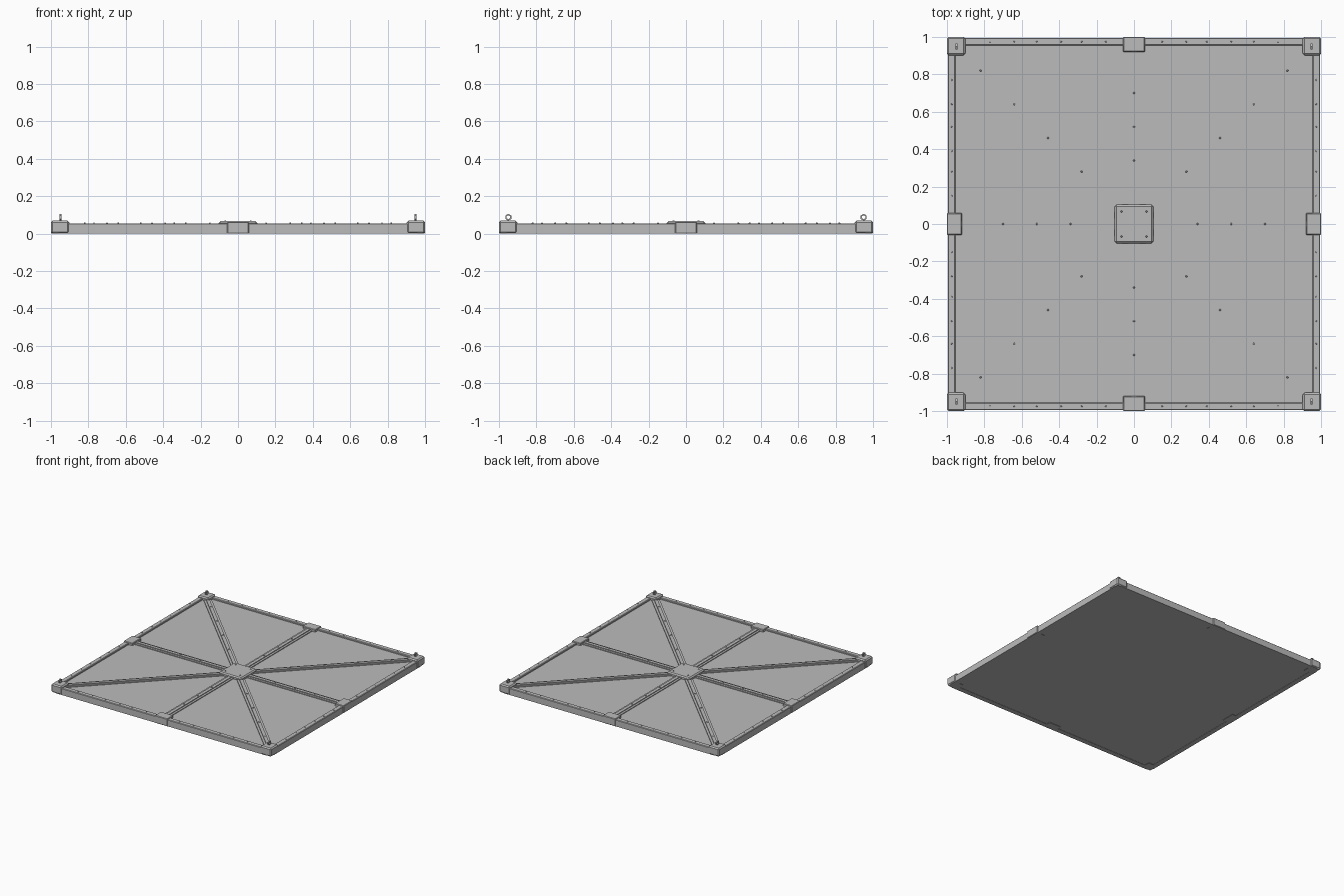
import bpy, bmesh, math
from mathutils import Matrix, Vector

if "Cube" in bpy.data.objects:
    bpy.data.objects.remove(bpy.data.objects["Cube"])

steel = bpy.data.materials.new("grey_steel")
steel.diffuse_color = (0.5, 0.5, 0.5, 1)
steel.use_nodes = True
steel.node_tree.nodes["Principled BSDF"].inputs["Base Color"].default_value = steel.diffuse_color


def finish(name, bm):
    bmesh.ops.recalc_face_normals(bm, faces=bm.faces)
    me = bpy.data.meshes.new(name)
    bm.to_mesh(me)
    bm.free()
    ob = bpy.data.objects.new(name, me)
    me.materials.append(steel)
    bpy.context.collection.objects.link(ob)
    return ob


def box(name, x0, x1, y0, y1, z0, z1, bevel=0.0):
    bm = bmesh.new()
    m = Matrix.Translation(((x0 + x1) / 2, (y0 + y1) / 2, (z0 + z1) / 2)) @ \
        Matrix.Diagonal((x1 - x0, y1 - y0, z1 - z0, 1))
    bmesh.ops.create_cube(bm, size=1, matrix=m)
    ob = finish(name, bm)
    if bevel:
        mod = ob.modifiers.new("bevel", 'BEVEL')
        mod.width = bevel
        mod.segments = 1
    return ob


def prism(name, profile, start, end, angle):
    # sweep a (y, z) profile along x, then turn it about z
    bm = bmesh.new()
    rot = Matrix.Rotation(angle, 4, 'Z')
    a = [bm.verts.new(rot @ Vector((start, y, z))) for y, z in profile]
    b = [bm.verts.new(rot @ Vector((end, y, z))) for y, z in profile]
    n = len(profile)
    for i in range(n):
        j = (i + 1) % n
        bm.faces.new((a[i], a[j], b[j], b[i]))
    bm.faces.new(a)
    bm.faces.new(b)
    return finish(name, bm)


def rivets(name, points, r=0.006, h=0.006):
    bm = bmesh.new()
    for x, y, z in points:
        bmesh.ops.create_cone(bm, cap_ends=True, segments=6, radius1=r, radius2=r * 0.6,
                              depth=h, matrix=Matrix.Translation((x, y, z + h / 2)))
    return finish(name, bm)


# floor panel
PANEL = 0.042
box("floor_panel", -0.97, 0.97, -0.97, 0.97, 0.002, PANEL)

# edge rails with rivets, and mid-edge blocks
rail_profile = [(0.955, 0.0), (0.995, 0.0), (0.995, 0.051), (0.991, 0.055),
                (0.959, 0.055), (0.955, 0.051)]
rail_rivets = []
for k in range(4):
    ang = k * math.pi / 2
    prism(f"edge_rail_{k}", rail_profile, -0.96, 0.96, ang)
    rot = Matrix.Rotation(ang, 3, 'Z')
    for s in (-1, 1):
        for d in (0.15, 0.28, 0.39, 0.52, 0.64, 0.77):
            rail_rivets.append(rot @ Vector((s * d, 0.975, 0.054)))
    block = box(f"mid_block_{k}", -0.058, 0.058, 0.92, 1.0, 0.0, 0.062, 0.004)
    block.rotation_euler.z = ang
rivets("rail_rivets", rail_rivets, 0.005, 0.004)

# radial beams: low flange with a raised web strip, rivets along the middle
beam_profile = [(-0.03, PANEL - 0.01), (0.03, PANEL - 0.01), (0.03, 0.048), (0.013, 0.048),
                (0.013, 0.054), (-0.013, 0.054), (-0.013, 0.048), (-0.03, 0.048)]
beam_rivets = []
for k in range(8):
    ang = k * math.pi / 4
    diagonal = k % 2
    prism(f"beam_{k}", beam_profile, 0.07, 1.3 if diagonal else 0.94, ang)
    rot = Matrix.Rotation(ang, 3, 'Z')
    spots = [d * math.sqrt(2) for d in (0.28, 0.46, 0.64, 0.82)] if diagonal else (0.34, 0.52, 0.70)
    beam_rivets += [rot @ Vector((d, 0, 0.053)) for d in spots]
rivets("beam_rivets", beam_rivets)

# centre hub plate
box("centre_plate", -0.103, 0.103, -0.103, 0.103, PANEL - 0.01, 0.066, 0.009)
rivets("centre_rivets", [(x, y, 0.065) for x in (-0.067, 0.067) for y in (-0.067, 0.067)])

# corner blocks with hexagonal lifting rings
for sx in (-1, 1):
    for sy in (-1, 1):
        tag = ("left" if sx < 0 else "right") + ("_front" if sy < 0 else "_back")
        xs = sorted((sx * 0.902, sx * 1.0))
        ys = sorted((sy * 0.902, sy * 1.0))
        box("corner_block_" + tag, *xs, *ys, 0.0, 0.069, 0.009)
        bm = bmesh.new()
        rings = []
        for i in range(6):
            t = math.radians(60 * i + 30)
            ring = []
            for dr, dx in ((0.004, -0.005), (0.004, 0.005), (-0.004, 0.005), (-0.004, -0.005)):
                r = 0.0145 + dr
                ring.append(bm.verts.new((sx * 0.95 + dx, sy * 0.95 + r * math.cos(t),
                                          0.087 + r * math.sin(t))))
            rings.append(ring)
        for i in range(6):
            p, q = rings[i], rings[(i + 1) % 6]
            for j in range(4):
                bm.faces.new((p[j], p[(j + 1) % 4], q[(j + 1) % 4], q[j]))
        finish("lifting_ring_" + tag, bm)
